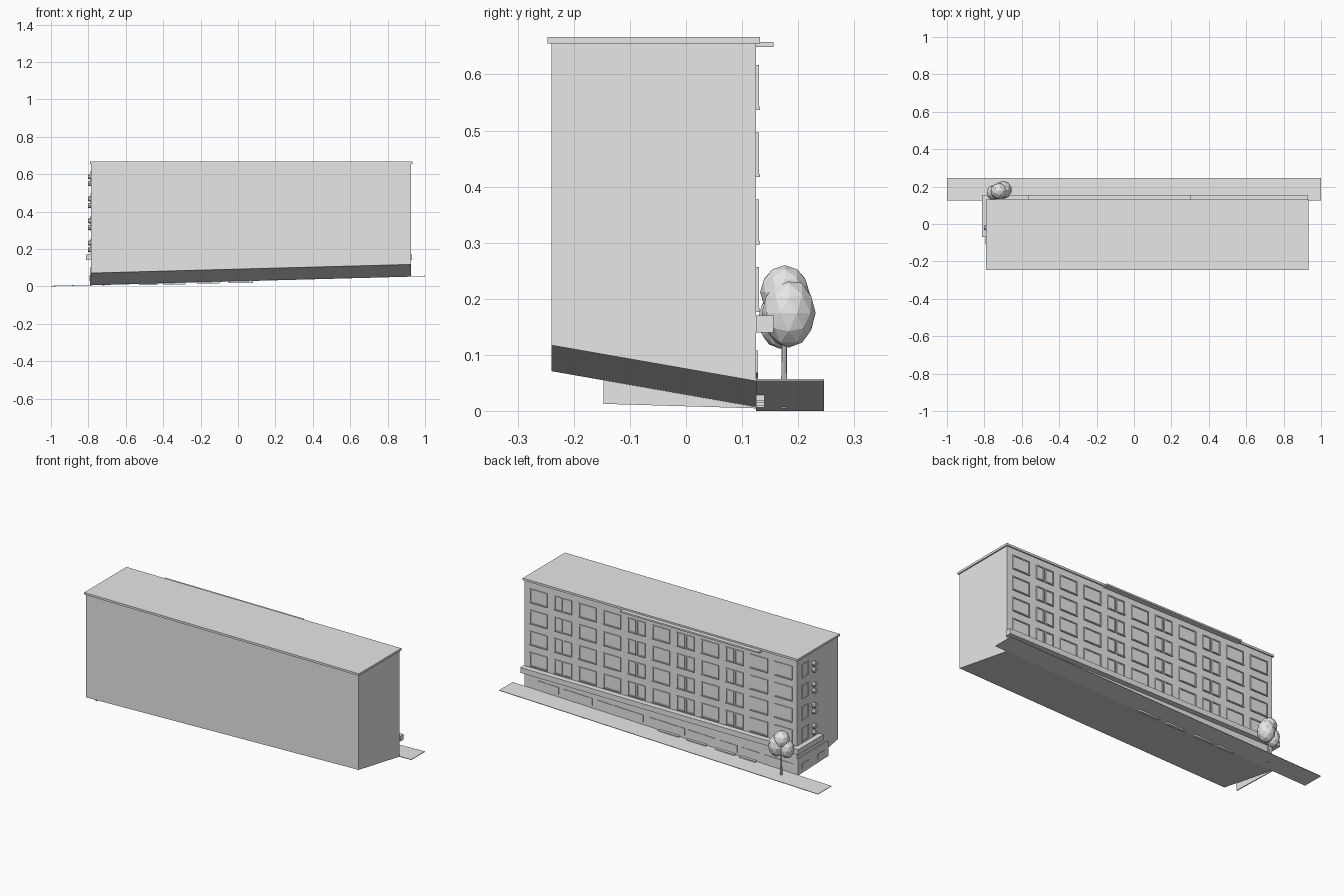
import bpy
import bmesh
from mathutils import Matrix, Vector

if "Cube" in bpy.data.objects:
    bpy.data.objects.remove(bpy.data.objects["Cube"], do_unlink=True)

grey = bpy.data.materials.new("plain_grey")
grey.use_nodes = True
grey.diffuse_color = (0.8, 0.8, 0.8, 1)
grey.node_tree.nodes["Principled BSDF"].inputs["Base Color"].default_value = (0.8, 0.8, 0.8, 1)

SLOPE = 0.027
LEFT, RIGHT, FRONT, BACK = -0.785, 0.925, -0.24, 0.125


def street(x):
    return 0.0285 + SLOPE * x


def box(bm, x0, x1, y0, y1, z0, z1, slope=0):
    """Add a box; slope makes it follow the hill along x."""
    verts = bmesh.ops.create_cube(bm, size=1)["verts"]
    for v in verts:
        x = x0 if v.co.x < 0 else x1
        y = y0 if v.co.y < 0 else y1
        z = z0 if v.co.z < 0 else z1
        v.co = (x, y, z + slope * x)
    return verts


def finish(bm, name):
    bmesh.ops.recalc_face_normals(bm, faces=bm.faces)
    mesh = bpy.data.meshes.new(name)
    bm.to_mesh(mesh)
    bm.free()
    mesh.materials.append(grey)
    obj = bpy.data.objects.new(name, mesh)
    bpy.context.collection.objects.link(obj)
    return obj


def boxes(name, specs):
    bm = bmesh.new()
    for spec in specs:
        box(bm, *spec)
    return finish(bm, name)


# Main block with its underside following the hill in both directions
bm = bmesh.new()
for v in box(bm, LEFT, RIGHT, FRONT, BACK, 0, 0.656):
    if v.co.z < 0.1:
        v.co.z = street(v.co.x) + (0.064 if v.co.y < 0 else 0)
finish(bm, "building_block")

# Roof slab and rear canopy
boxes("roof_slab", [(-0.792, 0.932, -0.247, 0.132, 0.655, 0.667)])
boxes("rear_canopy", [(-0.565, 0.305, BACK, 0.156, 0.649, 0.658)])

# Ledge above the ground floor, turning the corner
boxes("corner_ledge", [
    (-0.813, 0.93, BACK, 0.156, 0.14, 0.17),
    (-0.813, LEFT, -0.07, BACK, 0.14, 0.17),
])

# Sloping pavement and the lower end wall
boxes("pavement", [(-1, 1, BACK, 0.246, 0.027, 0.03, SLOPE)])
bm = bmesh.new()
for v in box(bm, -0.79, LEFT, -0.147, BACK, 0, 0.1):
    if v.co.z < 0.05:
        v.co.z = 0.013 if v.co.y < 0 else 0.005
finish(bm, "end_plinth")


def rear_frame(x0, x1, z0, z1):
    """Raised frame on the rear wall with a deeper sill."""
    t, y = 0.006, BACK + 0.005
    return [
        (x0, x0 + t, BACK, y, z0, z1),
        (x1 - t, x1, BACK, y, z0, z1),
        (x0, x1, BACK, y, z1 - t, z1),
        (x0, x1, BACK, y + 0.002, z0, z0 + t),
    ]


# Rear window grid: wide windows alternating with narrow pairs
frames, panes, side_frames = [], [], []
for row in range(4):
    z0 = 0.177 + row * 0.12
    z1 = z0 + 0.08
    for col in range(11):
        x1 = 0.89 - col * 0.1535
        if col in (1, 4, 6, 8):
            spans = [(x1 - 0.05, x1), (x1 - 0.11, x1 - 0.058)]
        else:
            spans = [(x1 - 0.11, x1)]
        for a, b in spans:
            frames += rear_frame(a, b, z0, z1)
            panes.append((a, b, BACK, BACK + 0.001, z0, z1))
    # End wall windows
    for y in (0.022, 0.075):
        side_frames.append((LEFT - 0.003, LEFT, y, y + 0.005, z0, z1))
    for z in (z0, z1 - 0.005):
        side_frames.append((LEFT - 0.003, LEFT, 0.022, 0.08, z, z + 0.005))
boxes("rear_window_frames", frames)
boxes("rear_window_panes", panes)
boxes("end_window_frames", side_frames)

# Round units in pairs on the end wall
bm = bmesh.new()
for row in range(4):
    for dz in (0.02, 0.056):
        place = Matrix.Translation((-0.793, -0.02, 0.176 + row * 0.118 + dz))
        turn = Matrix.Rotation(1.5708, 4, "Y")
        bmesh.ops.create_cone(bm, cap_ends=True, segments=10, radius1=0.015, radius2=0.012,
                              depth=0.02, matrix=place @ turn.inverted())
finish(bm, "end_wall_units")

# Ground floor shop windows, doors and steps along the hill
shops, steps = [], []
for x0, x1 in [(0.71, 0.84), (0.5, 0.68), (0.18, 0.47), (-0.08, 0.14),
               (-0.27, -0.1), (-0.41, -0.3), (-0.55, -0.44), (-0.76, -0.58)]:
    shops.append((x0, x1, BACK, BACK + 0.003, 0.045, 0.085, SLOPE))
for x0, x1 in [(-0.05, 0.08), (-0.22, -0.1), (-0.4, -0.28), (-0.53, -0.43)]:
    z = street(x0)
    steps.append((x0, x1, BACK, 0.14, z - 0.008, z + 0.008))
boxes("shop_windows", shops)
boxes("door_steps", steps)
boxes("end_low_windows", [(-0.793, -0.79, y, y + 0.06, 0.03, 0.06) for y in (-0.11, 0.03)])

# Tree with a faceted crown
bm = bmesh.new()
bmesh.ops.create_cone(bm, cap_ends=True, segments=8, radius1=0.006, radius2=0.004,
                      depth=0.15, matrix=Matrix.Translation((-0.72, 0.175, 0.08)))
finish(bm, "tree_trunk")
bm = bmesh.new()
for centre, size in [
    ((-0.70, 0.183, 0.175), (0.046, 0.048, 0.062)),
    ((-0.722, 0.176, 0.212), (0.044, 0.044, 0.048)),
    ((-0.752, 0.168, 0.163), (0.037, 0.04, 0.052)),
]:
    bmesh.ops.create_icosphere(bm, subdivisions=2, radius=1,
                               matrix=Matrix.Translation(centre) @ Matrix.Diagonal(Vector((*size, 1))))
finish(bm, "tree_crown")
